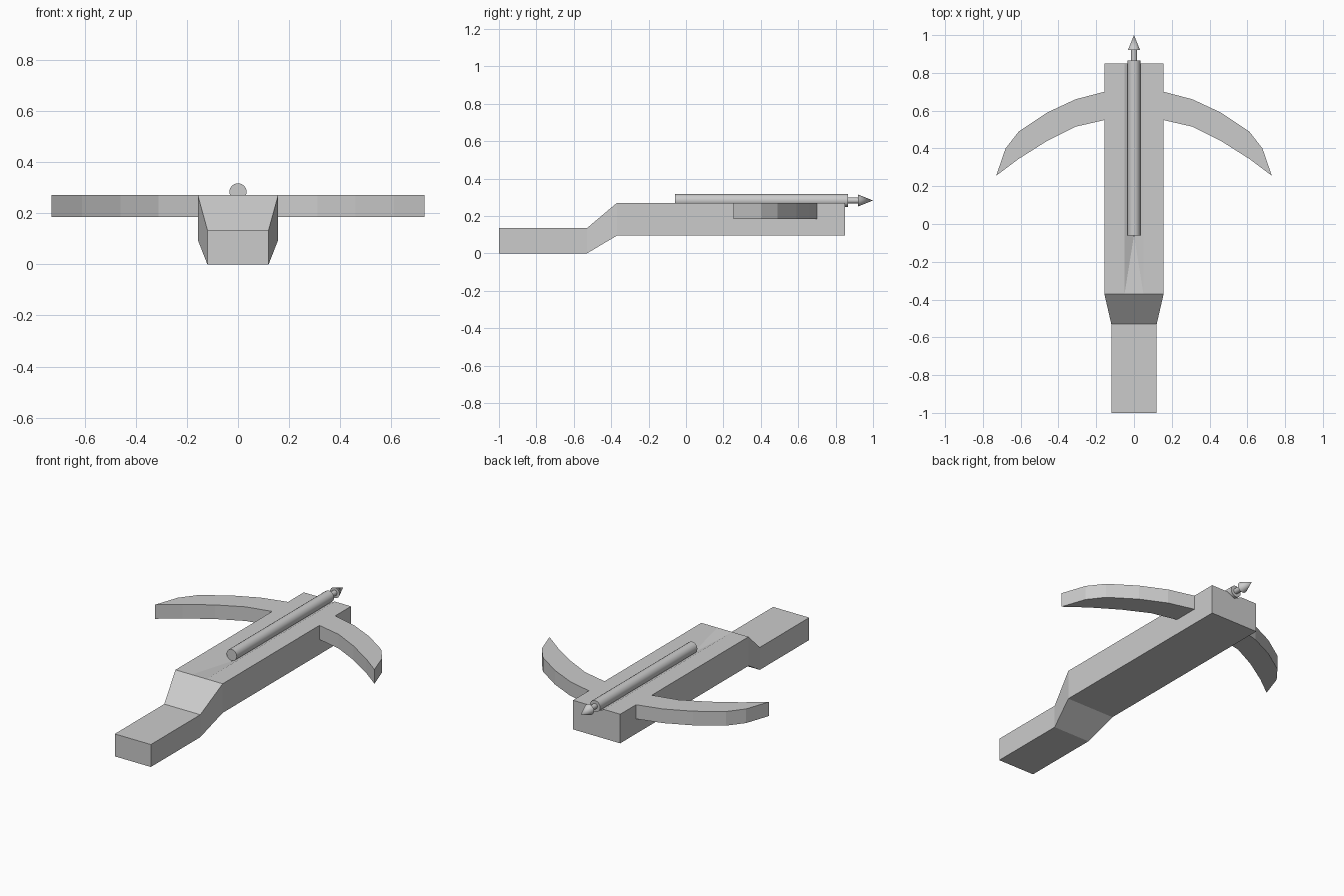
import bpy, bmesh, math

cube = bpy.data.objects.get("Cube")
if cube:
    bpy.data.objects.remove(cube)

grey = bpy.data.materials.new("plain grey")
grey.use_nodes = True
grey.diffuse_color = (0.6, 0.6, 0.6, 1)
bsdf = next(n for n in grey.node_tree.nodes if n.type == 'BSDF_PRINCIPLED')
bsdf.inputs["Base Color"].default_value = grey.diffuse_color


def finish(name, bm):
    bmesh.ops.recalc_face_normals(bm, faces=bm.faces)
    mesh = bpy.data.meshes.new(name)
    bm.to_mesh(mesh)
    bm.free()
    mesh.materials.append(grey)
    obj = bpy.data.objects.new(name, mesh)
    bpy.context.collection.objects.link(obj)
    return obj


# Stock: lofted box sections, with a shallow V groove let into the top
TOP, GROOVE_W, GROOVE_Z = 0.27, 0.05, 0.245
sections = [(-1.0, 0.12, 0.0, 0.135), (-0.53, 0.12, 0.0, 0.135),
            (-0.37, 0.157, 0.095, TOP), (0.85, 0.157, 0.095, TOP)]
bm = bmesh.new()
rings = [[bm.verts.new((x, y, z)) for x, z in ((-w, lo), (w, lo), (w, hi), (-w, hi))]
         for y, w, lo, hi in sections]
rear_l, rear_r = [bm.verts.new((s * GROOVE_W, -0.37, TOP)) for s in (-1, 1)]
tip_l, tip_r = [bm.verts.new((s * GROOVE_W, 0.85, TOP)) for s in (-1, 1)]
ramp = bm.verts.new((0, -0.06, GROOVE_Z))
notch = bm.verts.new((0, 0.85, GROOVE_Z))
for a, b in zip(rings, rings[1:]):
    for i, j in ((0, 1), (1, 2), (3, 0)):
        bm.faces.new((a[i], a[j], b[j], b[i]))
butt, wrist, rear, tip = rings
bm.faces.new(butt)
bm.faces.new((butt[3], butt[2], wrist[2], wrist[3]))
bm.faces.new((wrist[3], wrist[2], rear[2], rear_r, rear_l, rear[3]))
bm.faces.new((tip[0], tip[1], tip[2], tip_r, notch, tip_l, tip[3]))
bm.faces.new((rear_l, rear_r, ramp))
for r, t, rc, tc in ((rear_l, tip_l, rear[3], tip[3]), (rear_r, tip_r, rear[2], tip[2])):
    bm.faces.new((rc, r, t, tc))
    bm.faces.new((r, ramp, notch, t))
finish("stock", bm)

# Bow limbs: one curved outline, extruded and mirrored
outline = [(0.15, 0.70), (0.157, 0.70), (0.31, 0.66), (0.46, 0.59), (0.61, 0.49),
           (0.68, 0.40), (0.73, 0.255), (0.61, 0.345), (0.46, 0.44),
           (0.31, 0.515), (0.157, 0.55), (0.15, 0.55)]
for side, name in ((1, "left_limb"), (-1, "right_limb")):
    bm = bmesh.new()
    face = bm.faces.new([bm.verts.new((side * x, y, 0.185)) for x, y in outline])
    ext = bmesh.ops.extrude_face_region(bm, geom=[face])
    bmesh.ops.translate(bm, vec=(0, 0, 0.085),
                        verts=[v for v in ext["geom"] if isinstance(v, bmesh.types.BMVert)])
    finish(name, bm)


# Bolt: tube, thin neck and pointed head along y
def rod(name, y0, y1, r0, r1):
    bpy.ops.mesh.primitive_cone_add(vertices=16, radius1=r0, radius2=r1, depth=y1 - y0,
                                    location=(0, (y0 + y1) / 2, 0.283),
                                    rotation=(-math.pi / 2, 0, 0))
    obj = bpy.context.object
    obj.name = name
    obj.data.materials.append(grey)
    bpy.ops.object.shade_smooth_by_angle(angle=math.radians(35))


rod("bolt_tube", -0.06, 0.865, 0.034, 0.034)
rod("bolt_neck", 0.86, 0.925, 0.016, 0.016)
rod("bolt_head", 0.92, 1.0, 0.032, 0.0)
